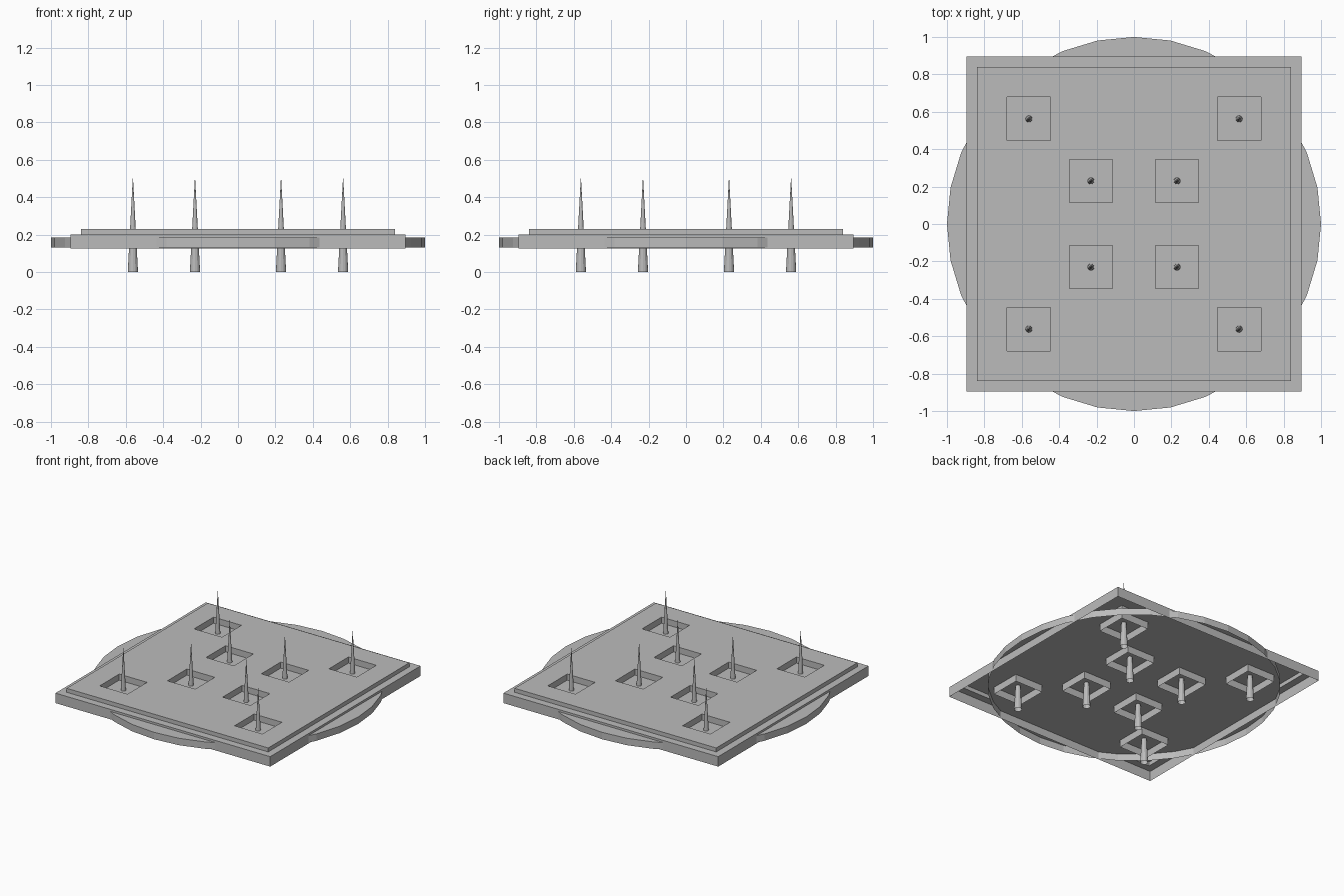
import bpy, bmesh, math

if "Cube" in bpy.data.objects:
    bpy.data.objects.remove(bpy.data.objects["Cube"])

grey = bpy.data.materials.new("plain grey")
grey.diffuse_color = (0.5, 0.5, 0.5, 1)
grey.use_nodes = True
grey.node_tree.nodes["Principled BSDF"].inputs["Base Color"].default_value = grey.diffuse_color

OUTER, INNER, HALF = 0.562, 0.23, 0.116      # hole centres and half width
Z_BOTTOM, Z_LEDGE, Z_TOP = 0.125, 0.20, 0.23


def finish(name, bm):
    bmesh.ops.remove_doubles(bm, verts=bm.verts, dist=1e-5)
    mesh = bpy.data.meshes.new(name)
    bm.to_mesh(mesh)
    bm.free()
    mesh.materials.append(grey)
    ob = bpy.data.objects.new(name, mesh)
    bpy.context.collection.objects.link(ob)
    return ob


def quad(bm, *pts):
    bm.faces.new([bm.verts.new(p) for p in pts])


def loft(bm, low, high):
    """Band of quads between two loops of points."""
    n = len(low)
    for i in range(n):
        j = (i + 1) % n
        quad(bm, low[i], low[j], high[j], high[i])


def square(cx, cy, h, z):
    return [(cx + sx * h, cy + sy * h, z)
            for sx, sy in ((-1, -1), (1, -1), (1, 1), (-1, 1))]


def circle(r, z, n):
    return [(r * math.cos(2 * math.pi * i / n),
             r * math.sin(2 * math.pi * i / n), z) for i in range(n)]


centres = [(sx * c, sy * c) for c in (OUTER, INNER)
           for sx in (-1, 1) for sy in (-1, 1)]

# Stepped square cover: hollow underneath, top pierced by eight holes
bm = bmesh.new()
loft(bm, square(0, 0, 0.895, Z_BOTTOM), square(0, 0, 0.895, Z_LEDGE))
loft(bm, square(0, 0, 0.895, Z_LEDGE), square(0, 0, 0.84, Z_LEDGE))
loft(bm, square(0, 0, 0.84, Z_LEDGE), square(0, 0, 0.84, Z_TOP))
cuts = sorted([-0.84, 0.84] + [s * c + d for s in (-1, 1) for c in (OUTER, INNER)
                               for d in (-HALF, HALF)])
for x0, x1 in zip(cuts, cuts[1:]):
    for y0, y1 in zip(cuts, cuts[1:]):
        mx, my = (x0 + x1) / 2, (y0 + y1) / 2
        if any(abs(mx - a) < 0.01 and abs(my - b) < 0.01 for a, b in centres):
            continue
        quad(bm, (x0, y0, Z_TOP), (x1, y0, Z_TOP), (x1, y1, Z_TOP), (x0, y1, Z_TOP))
finish("square_cover", bm)

# Thin square sleeves lining the holes
for k, (x, y) in enumerate(centres):
    bm = bmesh.new()
    loft(bm, square(x, y, HALF, Z_TOP), square(x, y, HALF, 0.13))
    finish(f"hole_sleeve_{k + 1}", bm)

# Round pan with open underside, forming the hole floors
bm = bmesh.new()
loft(bm, circle(1.0, 0.132, 32), circle(1.0, 0.184, 32))
bm.faces.new([bm.verts.new(p) for p in circle(1.0, 0.184, 32)])
finish("round_disc", bm)

# Tapered spikes through each hole
for k, (x, y) in enumerate(centres):
    bm = bmesh.new()
    loft(bm, circle(0.0275, 0, 12), circle(0.0008, 0.5, 12))
    finish(f"spike_{k + 1}", bm).location = (x, y, 0)
